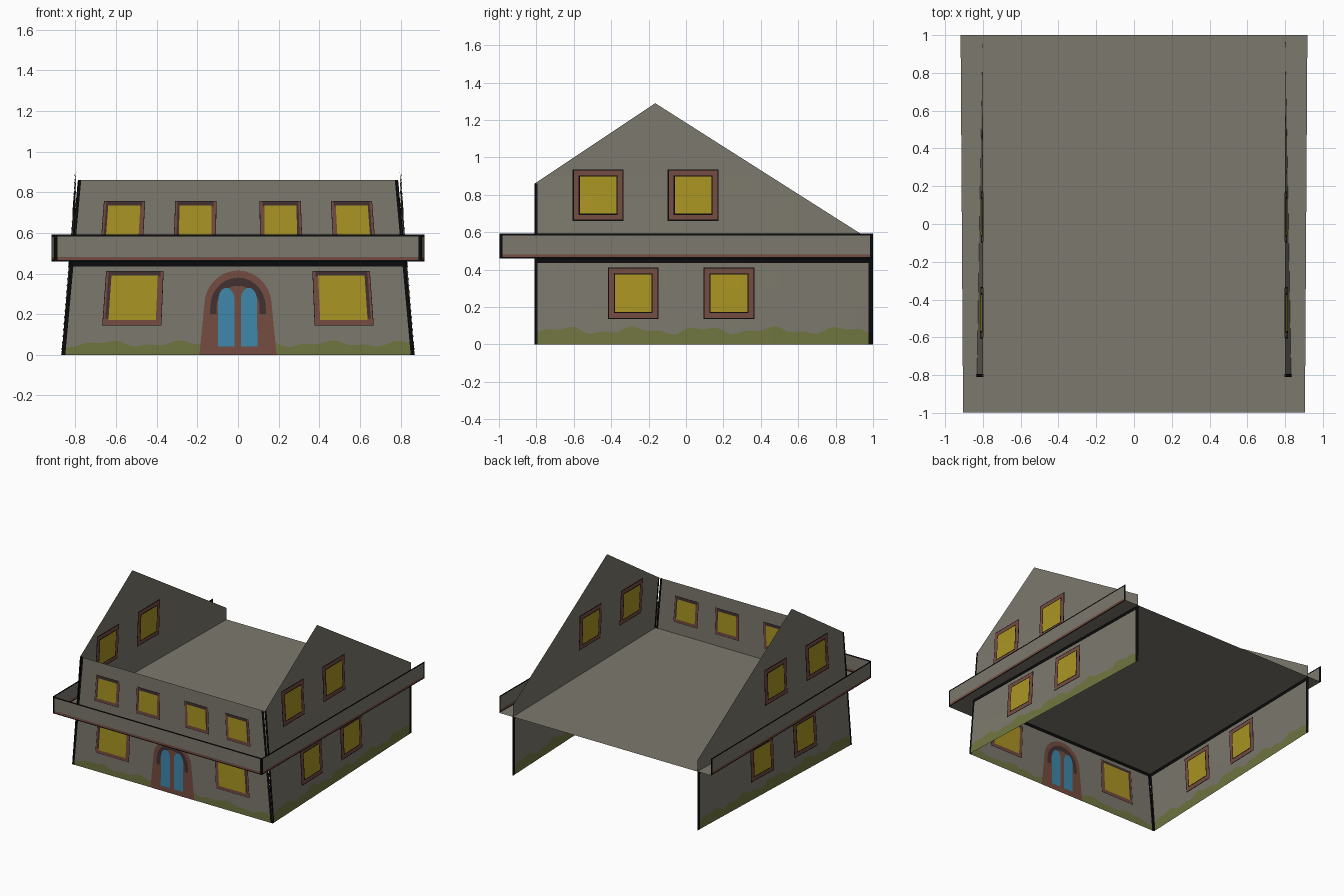
import bpy, bmesh, math
from mathutils import Vector

if "Cube" in bpy.data.objects:
    bpy.data.objects.remove(bpy.data.objects["Cube"])

# ---- colours -------------------------------------------------------------
def lin(c):
    c /= 255
    return c / 12.92 if c < 0.04045 else ((c + 0.055) / 1.055) ** 2.4

COLOURS = {"stone_grey": (124, 121, 109), "window_yellow": (170, 149, 35),
           "frame_brown": (116, 76, 65), "shadow_brown": (66, 48, 50),
           "door_blue": (62, 136, 170), "moss_green": (112, 117, 64),
           "outline_black": (10, 10, 10)}
MATS, INDEX = [], {}
for name, rgb in COLOURS.items():
    m = bpy.data.materials.new(name)
    m.diffuse_color = (*[lin(c) for c in rgb], 1)
    m.use_nodes = True
    m.node_tree.nodes["Principled BSDF"].inputs["Base Color"].default_value = m.diffuse_color
    INDEX[name] = len(MATS)
    MATS.append(m)
GREY, YELLOW, BROWN, DARK, BLUE, GREEN, BLACK = COLOURS

FRONT_Y, EAVE, BAND_TOP, TOP = -0.81, 0.46, 0.592, 0.86
STEP = 0.001                       # paint layer spacing

# ---- placing flat (u, v) shapes in space ---------------------------------
def taper(v):
    return 1 - 0.092 * v / TOP

def front_place(u, v, o):
    return (u * taper(v), FRONT_Y - o, v)

def side_place(sx):                # side wall leans out toward the front bottom
    def f(u, v, o):
        lean = 0.068 * max(0, 1 - v / TOP) * max(0, (1 - u) / 1.81)
        return (sx * (0.80 + lean + o), u, v)
    return f

def band_front(u, v, o):
    return (u, -0.998 - o, v)

def band_side(sx):
    return lambda u, v, o: (sx * (0.905 + 0.0065 * (u + 1) + o), u, v)

def floor_place(u, v, o):
    return (u * (0.905 + 0.0065 * (v + 1)), v, EAVE + o)

# ---- builder: every item is (layer, colour, outline) ---------------------
def build(name, items, place, flip=False):
    bm = bmesh.new()
    for layer, colour, pts in items:
        t = bmesh.new()
        t.faces.new([t.verts.new((u, v, 0)) for u, v in pts])
        for axis in (0, 1):        # cut so that sheets follow curved walls
            n = Vector((1, 0, 0)) if axis == 0 else Vector((0, 1, 0))
            lo, hi = min(p[axis] for p in pts), max(p[axis] for p in pts)
            for k in range(math.ceil(lo * 10), math.floor(hi * 10) + 1):
                bmesh.ops.bisect_plane(t, geom=t.verts[:] + t.edges[:] + t.faces[:],
                                       plane_co=n * (k / 10), plane_no=n)
        for o in ((0,) if layer == 0 else (layer * STEP, -layer * STEP)):
            for f in t.faces:
                vs = [bm.verts.new(place(v.co.x, v.co.y, o)) for v in f.verts]
                if flip != (o < 0):
                    vs.reverse()
                bm.faces.new(vs).material_index = INDEX[colour]
        t.free()
    bmesh.ops.remove_doubles(bm, verts=bm.verts[:], dist=1e-5)
    me = bpy.data.meshes.new(name)
    bm.to_mesh(me)
    bm.free()
    for m in MATS:
        me.materials.append(m)
    bpy.context.collection.objects.link(bpy.data.objects.new(name, me))

# ---- shapes --------------------------------------------------------------
def rect(u0, u1, v0, v1):
    return [(u0, v0), (u1, v0), (u1, v1), (u0, v1)]

def arch(cu, hw, v0, spring, rise, base=None, n=14):
    base = hw if base is None else base
    top = [(cu + hw * math.cos(math.pi * i / n), spring + rise * math.sin(math.pi * i / n))
           for i in range(n + 1)]
    return [(cu - base, v0), (cu + base, v0)] + top

def window(u0, u1, v0, v1, frame, line=0.006):
    f, g = frame, frame - line
    return [(1, BLACK, rect(u0 - line, u1 + line, v0 - line, v1 + line)),
            (2, BROWN, rect(u0, u1, v0, v1)),
            (3, BLACK, rect(u0 + g, u1 - g, v0 + g, v1 - g)),
            (4, YELLOW, rect(u0 + f, u1 - f, v0 + f, v1 - f))]

def front_window(cx, w, v0, v1, frame):
    s = taper((v0 + v1) / 2)
    u0, u1 = cx / s - w / 2, cx / s + w / 2
    side = rect(u0, u0 + frame, v0 + 0.03, v1) if cx < 0 else rect(u1 - frame, u1, v0 + 0.03, v1)
    a, b = u0 + frame, u1 - frame
    return [(1, BLACK, rect(u0 - 0.003, u1 + 0.003, v0 - 0.003, v1 + 0.003)),
            (2, BROWN, rect(u0, u1, v0, v1)),
            (3, DARK, rect(u0 + 0.012, u1 - 0.012, v1 - 0.024, v1)),
            (3, DARK, [(u + (0.01 if cx < 0 else -0.01), v) for u, v in side]),
            (4, YELLOW, rect(a, b, v0 + 0.024, v1 - 0.02))]

def moss(u0, u1, height, amp):     # wavy strip along the ground
    n = 60
    us = [u0 + (u1 - u0) * i / n for i in range(n + 1)]
    h = [height + amp * (0.6 * math.sin(u * 17) + 0.4 * math.sin(u * 41 + 1)) for u in us]
    return [(1, GREEN, [(us[i], 0), (us[i + 1], 0), (us[i + 1], h[i + 1]), (us[i], h[i])])
            for i in range(n)]

def band(u0, u1):                  # eaves band with outline and brown stripe
    return [(0, BLACK, rect(u0, u1, EAVE, BAND_TOP)),
            (1, GREY, rect(u0 + 0.016, u1 - 0.016, 0.482, 0.582)),
            (1, BROWN, rect(u0 + 0.016, u1 - 0.016, 0.467, 0.482))]

# ---- front wall ----------------------------------------------------------
build("front_wall", [(0, GREY, rect(-0.868, 0.868, 0, TOP))], front_place)
build("front_moss", moss(-0.868, 0.868, 0.055, 0.018), front_place)
build("front_outlines", [(2, BLACK, rect(-0.868, -0.85, 0, TOP)),
                         (2, BLACK, rect(0.85, 0.868, 0, TOP)),
                         (1, BLACK, rect(-0.868, 0.868, 0.435, EAVE))], front_place)
panes = []
for s in (-1, 1):
    panes += front_window(s * 0.515, 0.29, 0.148, 0.41, 0.026)
    for cx in (0.565, 0.21):
        panes += front_window(s * cx, 0.215, 0.552, 0.755, 0.022)
build("front_windows", panes, front_place)

# arched double door
door = [(2, BROWN, arch(0, 0.17, 0, 0.25, 0.165, base=0.19)),
        (3, DARK, arch(0, 0.14, 0.20, 0.24, 0.14)),
        (3.5, BROWN, arch(0, 0.108, 0.02, 0.24, 0.10))]
for cu in (-0.059, 0.055):
    door.append((4.5, BLUE, arch(cu, 0.041, 0.04, 0.27, 0.06)))
build("front_door", door, front_place)

# ---- gabled side walls and eaves band ------------------------------------
gable = [(FRONT_Y, 0), (1, 0), (1, 0.55), (-0.165, 1.29), (FRONT_Y, TOP)]
for label, sx in (("right", 1), ("left", -1)):
    place, flip = side_place(sx), sx < 0
    build(label + "_wall", [(0, GREY, gable)], place, flip)
    build(label + "_moss", moss(FRONT_Y, 1, 0.075, 0.024), place, flip)
    build(label + "_outlines", [(2, BLACK, rect(FRONT_Y, -0.793, 0, TOP)),
                                (2, BLACK, rect(0.975, 1, 0, EAVE)),
                                (1, BLACK, rect(FRONT_Y, 1, 0.435, EAVE))], place, flip)
    panes = []
    for u in (-0.412, 0.1):
        panes += window(u, u + 0.26, 0.142, 0.405, 0.032)
    for u in (-0.6, -0.092):
        panes += window(u, u + 0.26, 0.667, 0.93, 0.032)
    build(label + "_windows", panes, place, flip)
    build(label + "_eaves_band", band(-0.998, 1), band_side(sx), flip)

build("front_eaves_band", band(-0.905, 0.905), band_front)
build("upper_floor", [(0, GREY, rect(-1, 1, -0.998, 1))], floor_place)
